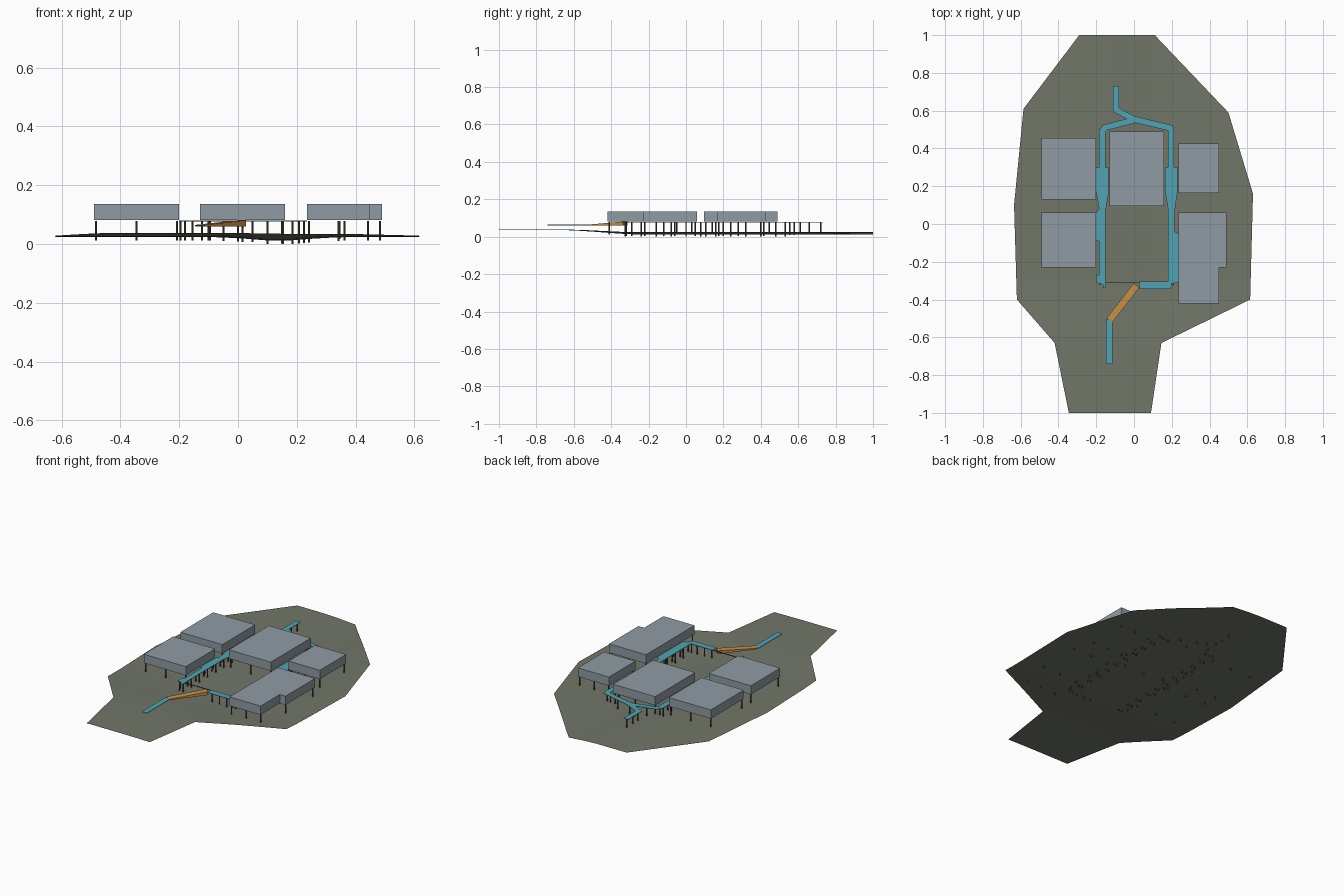
import bpy, bmesh, math
from mathutils import Vector

cube = bpy.data.objects.get("Cube")
if cube:
    bpy.data.objects.remove(cube, do_unlink=True)


def material(name, rgb):
    m = bpy.data.materials.new(name)
    m.use_nodes = True
    m.diffuse_color = (*rgb, 1)
    m.node_tree.nodes["Principled BSDF"].inputs["Base Color"].default_value = (*rgb, 1)
    return m


GROUND = material("olive ground", (0.165, 0.18, 0.14))
BLOCK = material("blue grey block", (0.28, 0.33, 0.37))
TEAL = material("teal walkway", (0.085, 0.36, 0.44))
ORANGE = material("orange ramp", (0.58, 0.29, 0.07))
WOOD = material("brown timber", (0.11, 0.075, 0.045))


def finish(bm, name, mat):
    mesh = bpy.data.meshes.new(name)
    bm.to_mesh(mesh)
    bm.free()
    mesh.materials.append(mat)
    ob = bpy.data.objects.new(name, mesh)
    bpy.context.collection.objects.link(ob)
    return ob


def slab(name, outline, z0, z1, mat):
    """Extruded plan outline."""
    bm = bmesh.new()
    face = bm.faces.new([bm.verts.new((x, y, z0)) for x, y in outline])
    new = bmesh.ops.extrude_face_region(bm, geom=[face])["geom"]
    for v in new:
        if isinstance(v, bmesh.types.BMVert):
            v.co.z = z1
    bmesh.ops.recalc_face_normals(bm, faces=bm.faces)
    return finish(bm, name, mat)


def rect(x0, x1, y0, y1):
    return [(x0, y0), (x1, y0), (x1, y1), (x0, y1)]


def strip(name, path, width, z):
    """Thin walkway deck with mitred corners along a plan path."""
    pts = [Vector(p) for p in path]
    left, right = [], []
    for i, p in enumerate(pts):
        a = (p - pts[i - 1]).normalized() if i else None
        b = (pts[i + 1] - p).normalized() if i < len(pts) - 1 else None
        a, b = a or b, b or a
        t = (a + b).normalized()
        n = Vector((-t.y, t.x)) * (width / 2 / max(t.dot(a), 0.5))
        left.append(p + n)
        right.append(p - n)
    slab(name, left + right[::-1], z - 0.003, z, TEAL)


def ground_height(x, y):
    front = min(max((-0.25 - y) / 0.4, 0), 1)
    rise = 0.014 * front * front * (3 - 2 * front)
    dip = 0.013 * math.exp(-((x - 0.14) / 0.13) ** 2) * (1 - 0.8 * front)
    return 0.024 + rise - dip


# Ground sheet with a shallow valley and a raised front tongue
outline = [(-0.29, 1), (-0.585, 0.61), (-0.635, 0.1), (-0.62, -0.4), (-0.42, -0.63), (-0.345, -1),
           (0.09, -1), (0.145, -0.63), (0.615, -0.4), (0.63, 0.16), (0.5, 0.59), (0.11, 1)]
bm = bmesh.new()
bm.faces.new([bm.verts.new((x, y, 0)) for x, y in outline])
for axis, steps in ((0, 8), (1, 12)):
    for i in range(-steps, steps + 1):
        co, no = Vector(), Vector()
        co[axis], no[axis] = i / 12, 1
        bmesh.ops.bisect_plane(bm, geom=bm.verts[:] + bm.edges[:] + bm.faces[:], plane_co=co, plane_no=no)
for v in bm.verts:
    v.co.z = ground_height(v.co.x, v.co.y)
bmesh.ops.triangulate(bm, faces=bm.faces)
ground = finish(bm, "ground", GROUND)
for p in ground.data.polygons:
    p.use_smooth = True

# Raised building blocks
FLOOR, ROOF = 0.081, 0.136
blocks = {
    "left_back_block": rect(0.235, 0.45, 0.165, 0.425),
    "right_back_block": rect(-0.49, -0.2, 0.13, 0.455),
    "right_front_block": rect(-0.49, -0.2, -0.23, 0.06),
    "centre_block": rect(-0.13, 0.16, 0.095, 0.49),
    "left_front_block": [(0.235, -0.42), (0.45, -0.42), (0.45, -0.23), (0.49, -0.23),
                         (0.49, 0.06), (0.235, 0.06)],
}
posts = []
for name, shape in blocks.items():
    slab(name, shape, FLOOR, ROOF, BLOCK)
    xs, ys = [p[0] for p in shape], [p[1] for p in shape]
    x0, x1, y0, y1 = min(xs) + 0.007, max(xs) - 0.007, min(ys) + 0.01, max(ys) - 0.01
    if name == "left_front_block":
        posts += [(x, y0) for x in (x0, 0.345, 0.443)]
        y0 = -0.22
    posts += [(x, y) for x in (x0, (x0 + x1) / 2, x1) for y in (y0, y1)]

# Side walkways with wider landings beside the blocks
slab("right_walkway", [(-0.165, -0.34), (-0.15, -0.34), (-0.15, 0.07), (-0.135, 0.16), (-0.135, 0.3),
                       (-0.15, 0.3), (-0.15, 0.5), (-0.185, 0.5), (-0.185, 0.3), (-0.2, 0.3),
                       (-0.2, 0.17), (-0.185, 0.08), (-0.2, 0.06), (-0.2, -0.09), (-0.185, -0.09),
                       (-0.185, -0.27), (-0.2, -0.27), (-0.2, -0.31), (-0.165, -0.32)],
     0.077, 0.08, TEAL)
slab("left_walkway", [(0.03, -0.345), (0.195, -0.345), (0.2, -0.315), (0.235, -0.31), (0.235, -0.05),
                      (0.215, -0.04), (0.215, 0.06), (0.23, 0.17), (0.23, 0.3), (0.213, 0.3),
                      (0.213, 0.5), (0.18, 0.5), (0.18, 0.3), (0.165, 0.3), (0.165, 0.17),
                      (0.18, 0.08), (0.18, -0.305), (0.03, -0.305)],
     0.077, 0.08, TEAL)

# Back fork and front approach
strip("back_walkway", [(0.197, 0.49), (0.192, 0.508), (0, 0.555), (-0.095, 0.603), (-0.095, 0.73)], 0.033, 0.08)
strip("back_branch", [(-0.168, 0.49), (-0.155, 0.51), (0, 0.55)], 0.033, 0.0795)
strip("front_walkway", [(-0.13, -0.74), (-0.13, -0.505)], 0.034, 0.064)
slab("front_beam", rect(-0.15, 0.03, -0.311, -0.306), 0.077, 0.08, WOOD)

# Sloping wedge ramp
top, low = Vector((0.013, -0.325)), Vector((-0.13, -0.51))
d = (top - low).normalized()
n = Vector((-d.y, d.x)) * 0.019
ramp = slab("ramp", [low + n, low - n, top - n, top + n], 0.06, 0.065, ORANGE)
for v in ramp.data.vertices:
    if v.co.z > 0.062 and v.co.y > -0.4:
        v.co.z = 0.081

# Posts under walkways, in pairs along each run
for i in range(11):
    y = -0.32 + i * 0.08
    posts += [(x, y) for x in (-0.18, -0.155, 0.186, 0.208)]
posts += [(-0.195, y) for y in (-0.29, -0.05, 0.03, 0.2, 0.28)]
posts += [(0.225, y) for y in (-0.29, -0.12, -0.06, 0.2, 0.28)]
posts += [(x, -0.325) for x in (0.05, 0.1, 0.15)]
posts += [(-0.1, 0.53), (0.1, 0.53), (0, 0.555), (-0.05, 0.58),
          (-0.095, 0.61), (-0.095, 0.66), (-0.095, 0.72)]
bm = bmesh.new()
for x, y in posts:
    foot = max(ground_height(x, y) - 0.012, 0)
    ring = bmesh.ops.create_cone(bm, cap_ends=True, segments=6, radius1=0.004, radius2=0.004, depth=0.079 - foot)
    bmesh.ops.translate(bm, verts=ring["verts"], vec=(x, y, (0.079 + foot) / 2))
finish(bm, "posts", WOOD)
